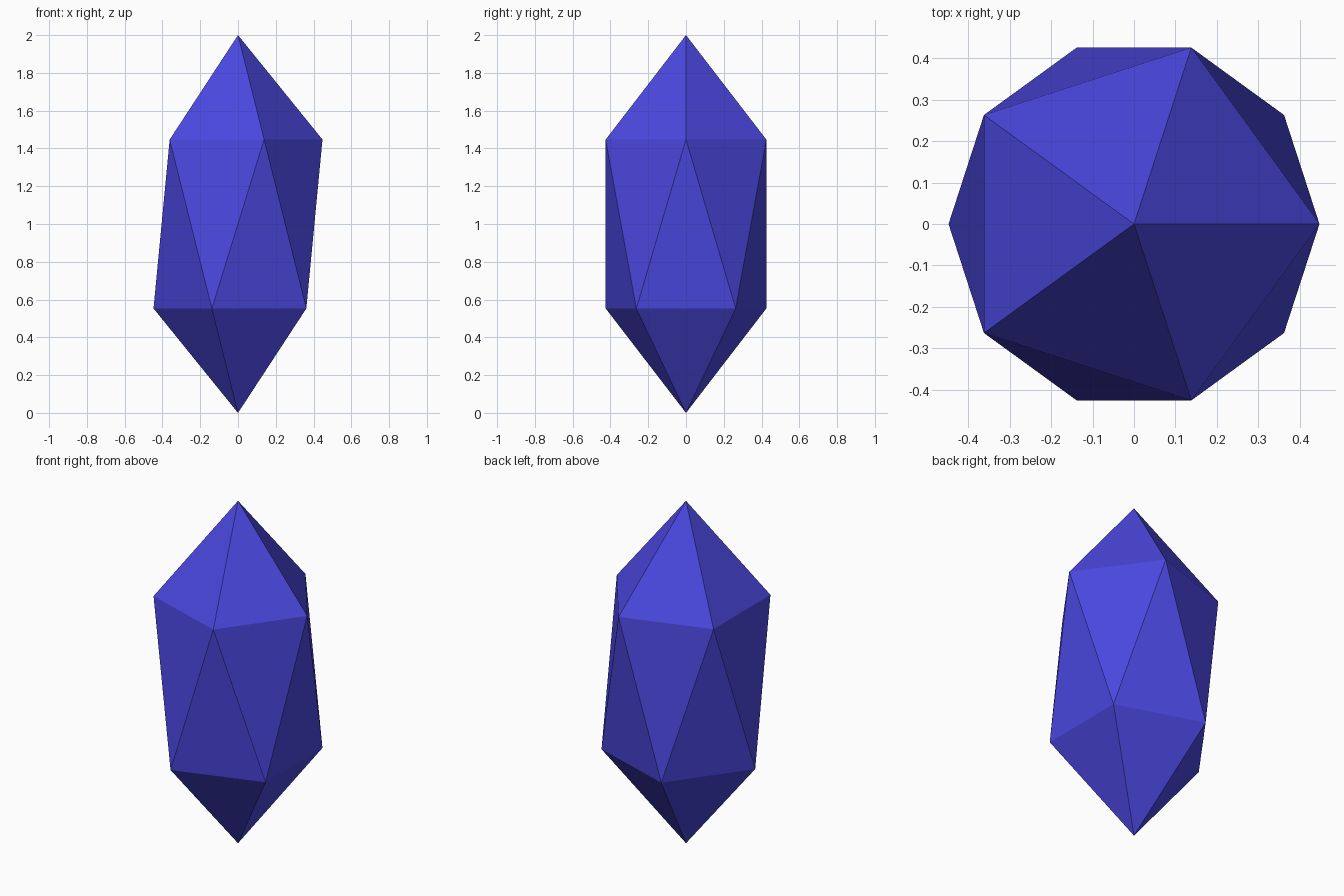
import bpy

if "Cube" in bpy.data.objects:
    bpy.data.objects.remove(bpy.data.objects["Cube"])

# Flat violet-blue colour
blue = bpy.data.materials.new("crystal_blue")
blue.diffuse_color = (0.07, 0.064, 0.74, 1.0)
blue.use_nodes = True
blue.node_tree.nodes["Principled BSDF"].inputs["Base Color"].default_value = blue.diffuse_color

# Faceted crystal: a 20-sided solid stretched to twice its width
bpy.ops.mesh.primitive_ico_sphere_add(subdivisions=1, radius=1.0, location=(0, 0, 1))
crystal = bpy.context.object
crystal.name = "crystal"
crystal.scale = (0.5, 0.5, 1.0)
bpy.ops.object.transform_apply(location=True, rotation=False, scale=True)
bpy.ops.object.shade_flat()
crystal.data.materials.append(blue)
